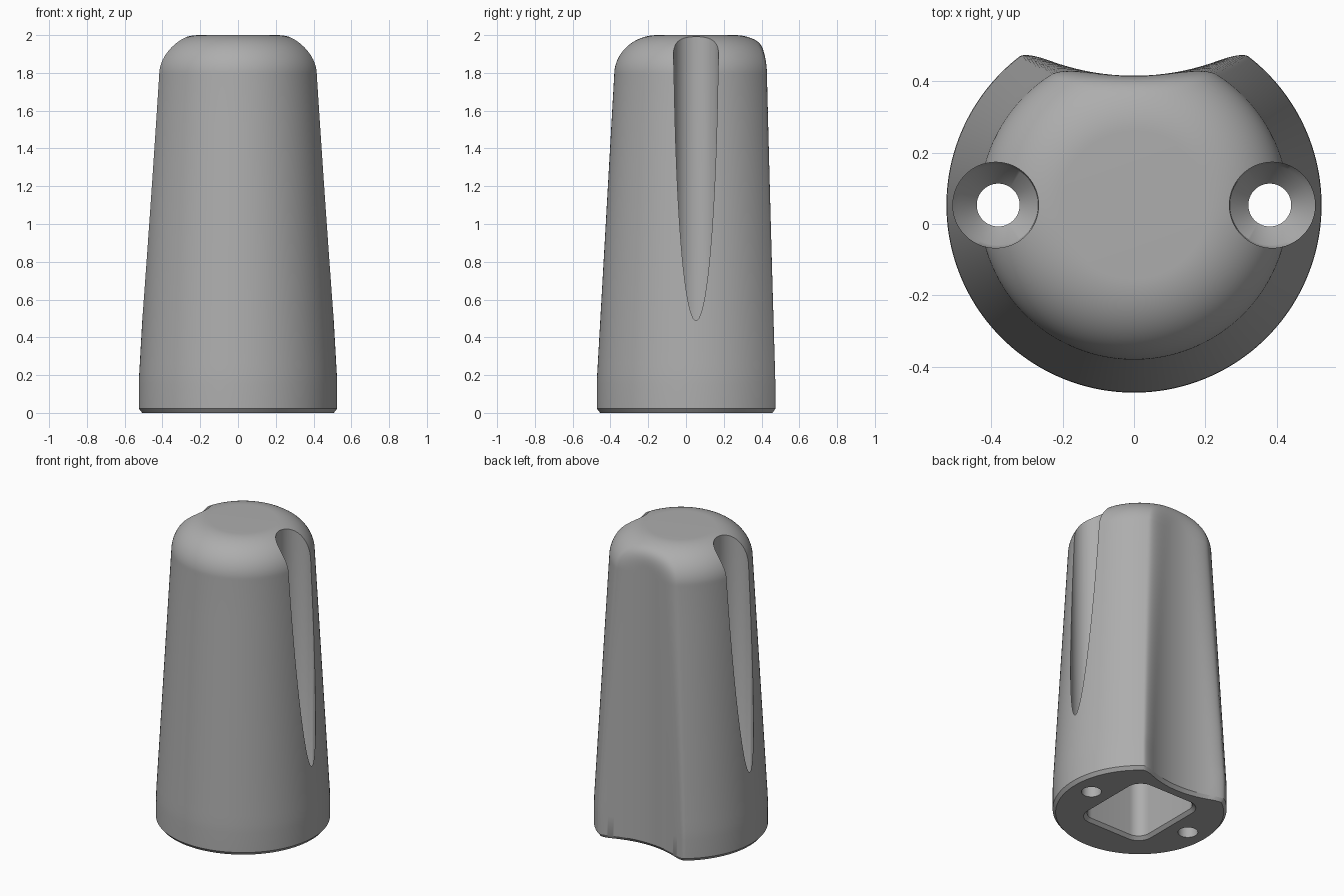
import bpy, bmesh, math
from math import sin, cos, pi, sqrt

old = bpy.data.objects.get("Cube")
if old:
    bpy.data.objects.remove(old)

CY = 0.053             # y of the body axis
FLUTE_R, FLUTE_D = 0.68, 1.042   # radius and distance of the concave back
BLEND = 0.06           # softness of the horns beside the concave back
SEGMENTS = 480

grey = bpy.data.materials.new("grey plastic")
grey.use_nodes = True
colour = (0.42, 0.42, 0.42, 1)
grey.diffuse_color = colour
grey.node_tree.nodes["Principled BSDF"].inputs["Base Color"].default_value = colour


def loft(name, rings):
    """Skin closed rings of equal length and cap both ends."""
    bm = bmesh.new()
    loops = [[bm.verts.new(p) for p in ring] for ring in rings]
    for low, high in zip(loops, loops[1:]):
        for i in range(len(low)):
            j = (i + 1) % len(low)
            bm.faces.new((low[i], low[j], high[j], high[i]))
    bm.faces.new(loops[0][::-1])
    bm.faces.new(loops[-1])
    bmesh.ops.recalc_face_normals(bm, faces=bm.faces)
    mesh = bpy.data.meshes.new(name)
    bm.to_mesh(mesh)
    bm.free()
    mesh.materials.append(grey)
    obj = bpy.data.objects.new(name, mesh)
    bpy.context.collection.objects.link(obj)
    return obj


def reach(radius, angle):
    """Distance from the axis to the surface, angle measured from the back."""
    inside = FLUTE_R ** 2 - (FLUTE_D * sin(angle)) ** 2
    if inside <= 0 or cos(angle) < 0:
        return radius
    flute = FLUTE_D * cos(angle) - sqrt(inside)
    h = max(BLEND - abs(radius - flute), 0) / BLEND
    return min(radius, flute) - h * h * BLEND / 4


def body_ring(radius, z, inset=0):
    ring = []
    for i in range(SEGMENTS):
        a = 2 * pi * i / SEGMENTS
        d = reach(radius, a) - inset
        ring.append((-d * sin(a), CY + d * cos(a), z))
    return ring


def circle_ring(x, radius, z, n=96):
    return [(x + radius * cos(2 * pi * i / n), CY + radius * sin(2 * pi * i / n), z)
            for i in range(n)]


def rounded_rectangle(hx, hy, corner, z, n=10):
    ring = []
    for q, (sx, sy) in enumerate(((1, 1), (-1, 1), (-1, -1), (1, -1))):
        for i in range(n + 1):
            a = (q + i / n) * pi / 2
            ring.append((sx * (hx - corner) + corner * cos(a),
                         CY + sy * (hy - corner) + corner * sin(a), z))
    return ring


# Body: chamfered foot, short straight skirt, tapered wall and rounded shoulder
rings = [body_ring(0.525, 0, 0.018), body_ring(0.525, 0.022)]
rings += [body_ring(r, z) for r, z in ((0.525, 0.15), (0.5235, 0.2), (0.52, 0.26))]
rings += [body_ring(0.52 - 0.087 * t / 6, 0.26 + 1.53 * t / 6) for t in range(1, 7)]
for step in range(1, 25):
    a = step / 24 * pi / 2
    rings.append(body_ring(0.205 + 0.228 * cos(a), 1.79 + 0.21 * sin(a)))
body = loft("tapered_body", rings)

# Cutters: screw channels with countersinks, and the pocket under the foot
cutters = []
for side, x in (("left", 0.387), ("right", -0.387)):
    cutters.append(loft(side + "_screw_channel", [
        circle_ring(x * 0.982, 0.06, -0.1), circle_ring(x * 0.982, 0.06, 0.3),
        circle_ring(x * 0.982, 0.112, 0.36), circle_ring(x, 0.12, 0.38),
        circle_ring(x, 0.12, 2.1)]))
cutters.append(loft("foot_pocket", [
    rounded_rectangle(0.27, 0.31, 0.11, -0.02),
    rounded_rectangle(0.23, 0.27, 0.08, 0.02),
    rounded_rectangle(0.23, 0.27, 0.08, 1.5)]))

bpy.context.view_layer.objects.active = body
for cutter in cutters:
    cutter.hide_render = True
    mod = body.modifiers.new(cutter.name, 'BOOLEAN')
    mod.operation, mod.solver, mod.object = 'DIFFERENCE', 'EXACT', cutter
    bpy.ops.object.modifier_apply(modifier=mod.name)
    bpy.data.objects.remove(cutter)

# Smooth curved walls, crisp cut edges
bpy.ops.object.select_all(action='DESELECT')
body.select_set(True)
bpy.ops.object.shade_smooth_by_angle(angle=math.radians(28))
